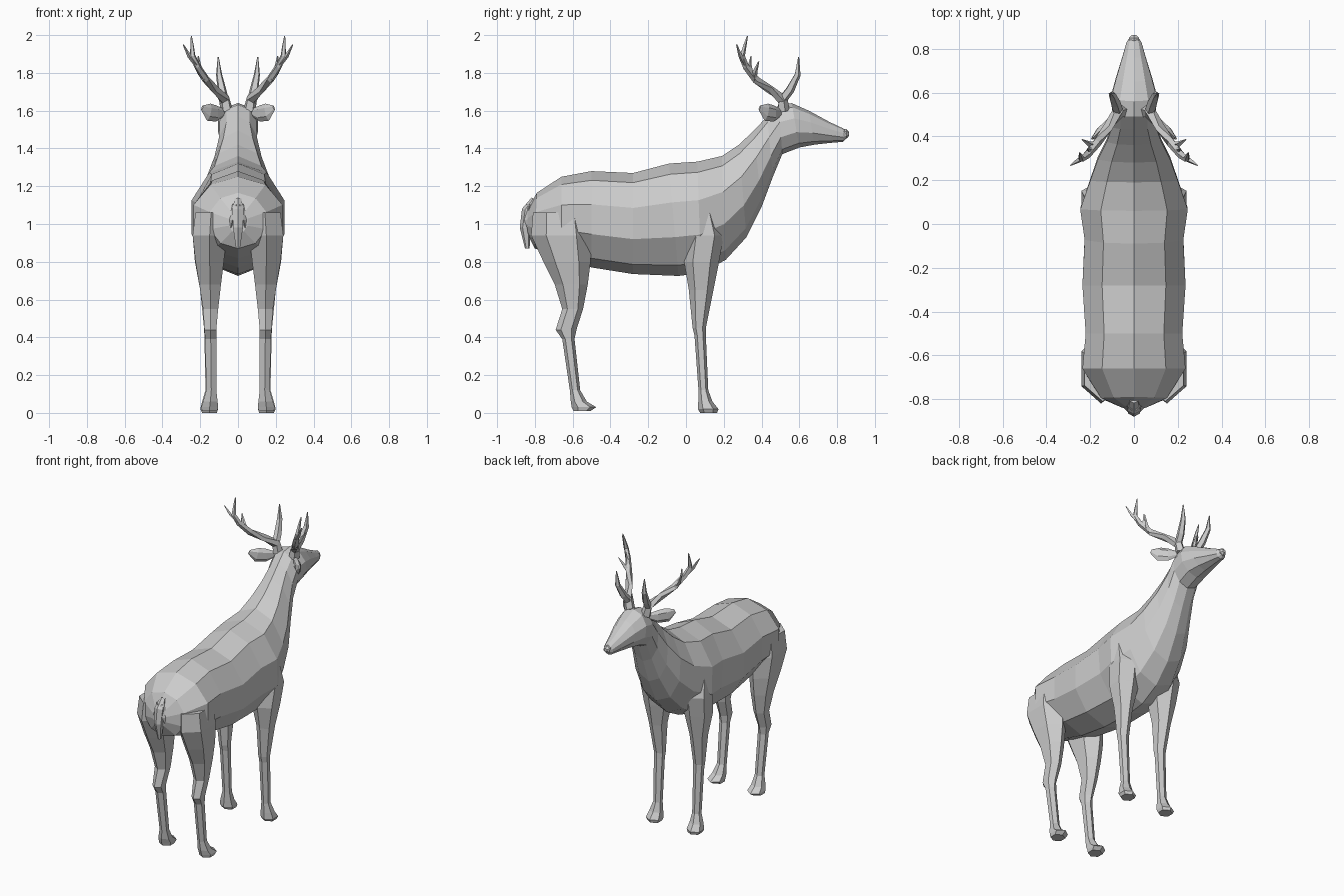
import bpy, bmesh, math
from mathutils import Vector


def loft(name, rings, mirror=False):
    """Skin a list of vertex rings, cap both ends, optionally mirror across x."""
    bm = bmesh.new()
    loops = [[bm.verts.new(p) for p in ring] for ring in rings]
    for a, b in zip(loops, loops[1:]):
        for i in range(len(a)):
            j = (i + 1) % len(a)
            bm.faces.new((a[i], a[j], b[j], b[i]))
    bm.faces.new(loops[0])
    bm.faces.new(loops[-1])
    bmesh.ops.recalc_face_normals(bm, faces=bm.faces)
    me = bpy.data.meshes.new(name)
    bm.to_mesh(me)
    bm.free()
    ob = bpy.data.objects.new(name, me)
    bpy.context.collection.objects.link(ob)
    if mirror:
        ob.modifiers.new("Mirror", 'MIRROR').use_mirror_merge = False
    return ob


def ring(c, u, v, n):
    """n-sided ellipse around c with half axes u and v."""
    return [c + u * math.cos(2 * math.pi * i / n) + v * math.sin(2 * math.pi * i / n)
            for i in range(n)]


def body_ring(ty, tz, by, bz, w):
    top, bot = Vector((0, ty, tz)), Vector((0, by, bz))
    return ring((top + bot) / 2, (top - bot) / 2, Vector((w / 0.95, 0, 0)), 10)


def leg_ring(z, y0, y1, x0, x1):
    return ring(Vector(((x0 + x1) / 2, (y0 + y1) / 2, z)),
                Vector((0, (y1 - y0) / 2, 0)), Vector(((x1 - x0) / 1.73, 0, 0)), 6)


def tube(name, pts, n=5, flat=1.0, mirror=True):
    """Tapered tube; pts are (x, y, z, radius)."""
    ps = [Vector(p[:3]) for p in pts]
    rings = []
    for i, p in enumerate(ps):
        d = (ps[min(i + 1, len(ps) - 1)] - ps[max(i - 1, 0)]).normalized()
        ref = Vector((0, 0, 1)) if abs(d.z) < 0.6 else Vector((0, 1, 0))
        v = d.cross(ref).normalized()
        u = v.cross(d)
        rings.append(ring(p, u * pts[i][3], v * pts[i][3] * flat, n))
    return loft(name, rings, mirror)


# trunk, neck and head: top point (y, z), bottom point (y, z), half width
loft("body_neck_head", [body_ring(*r) for r in (
    (-.84, 1.07, -.84, .95, .05), (-.79, 1.165, -.80, .87, .15),
    (-.66, 1.25, -.66, .82, .235), (-.50, 1.28, -.50, .77, .22),
    (-.28, 1.27, -.28, .735, .235), (-.09, 1.32, -.04, .725, .225),
    (.06, 1.33, .08, .74, .245), (.19, 1.36, .21, .81, .20),
    (.28, 1.42, .32, .93, .165), (.36, 1.495, .40, 1.09, .125),
    (.43, 1.57, .46, 1.25, .10), (.49, 1.63, .51, 1.37, .098),
    (.56, 1.64, .60, 1.405, .105), (.65, 1.60, .68, 1.42, .082),
    (.76, 1.54, .77, 1.43, .052), (.83, 1.507, .83, 1.435, .034),
    (.855, 1.49, .85, 1.455, .018))])

# hind legs with hoof: z, back y, front y, inner x, outer x
loft("hind_legs", [leg_ring(*r) for r in (
    (1.06, -.81, -.52, .06, .225), (.94, -.82, -.50, .06, .24),
    (.80, -.755, -.505, .075, .225), (.68, -.695, -.52, .09, .205),
    (.55, -.655, -.545, .105, .185), (.44, -.69, -.58, .115, .178),
    (.39, -.655, -.59, .115, .174), (.12, -.615, -.56, .115, .168),
    (.06, -.61, -.525, .108, .185), (.03, -.605, -.475, .105, .195),
    (.01, -.595, -.505, .11, .19))], True)

# front legs with hoof
loft("front_legs", [leg_ring(*r) for r in (
    (1.08, .03, .15, .10, .225), (.94, .005, .20, .07, .24),
    (.80, -.01, .175, .075, .228), (.65, .015, .145, .105, .20),
    (.45, .035, .105, .115, .18), (.41, .045, .105, .117, .178),
    (.12, .066, .118, .12, .172), (.06, .065, .14, .112, .19),
    (.02, .063, .172, .106, .2), (0, .075, .165, .112, .19))], True)

# tail with a tuft on each side
tube("tail", [(0, -.80, 1.13, .02), (0, -.835, 1.07, .035), (0, -.85, .98, .03),
              (0, -.84, .87, .012)], 6, 1.0, False)
tube("tail_tufts", [(.01, -.83, 1.1, .02), (.03, -.84, 1.02, .016),
                    (.045, -.825, .95, .005)], 4)

# ears
tube("ears", [(.075, .50, 1.59, .02), (.115, .465, 1.585, .043),
              (.155, .425, 1.592, .047), (.19, .39, 1.615, .014)], 6, .4)

# antlers: main beam, brow tine and upper tines
tube("antler_beams", [(.06, .515, 1.60, .034), (.072, .51, 1.66, .03),
                      (.12, .44, 1.715, .023), (.17, .37, 1.765, .021),
                      (.215, .315, 1.835, .018), (.24, .297, 1.89, .015),
                      (.243, .31, 1.94, .010), (.247, .325, 1.995, .003)])
tube("antler_brow_tines", [(.07, .50, 1.645, .025), (.085, .55, 1.71, .024),
                           (.10, .59, 1.79, .017), (.105, .596, 1.885, .003)])
tube("antler_mid_tines", [(.175, .36, 1.765, .016), (.205, .365, 1.805, .013),
                          (.237, .385, 1.86, .003)], 4)
tube("antler_rear_tines", [(.22, .31, 1.845, .014), (.258, .288, 1.89, .011),
                           (.29, .268, 1.95, .003)], 4)
tube("antler_upper_tines", [(.19, .345, 1.79, .013), (.205, .338, 1.84, .010),
                            (.21, .345, 1.89, .003)], 4)

# lower lip line of the muzzle
tube("nose", [(0, .82, 1.475, .028), (0, .85, 1.478, .026), (0, .862, 1.478, .012)],
     6, 1.0, False)
